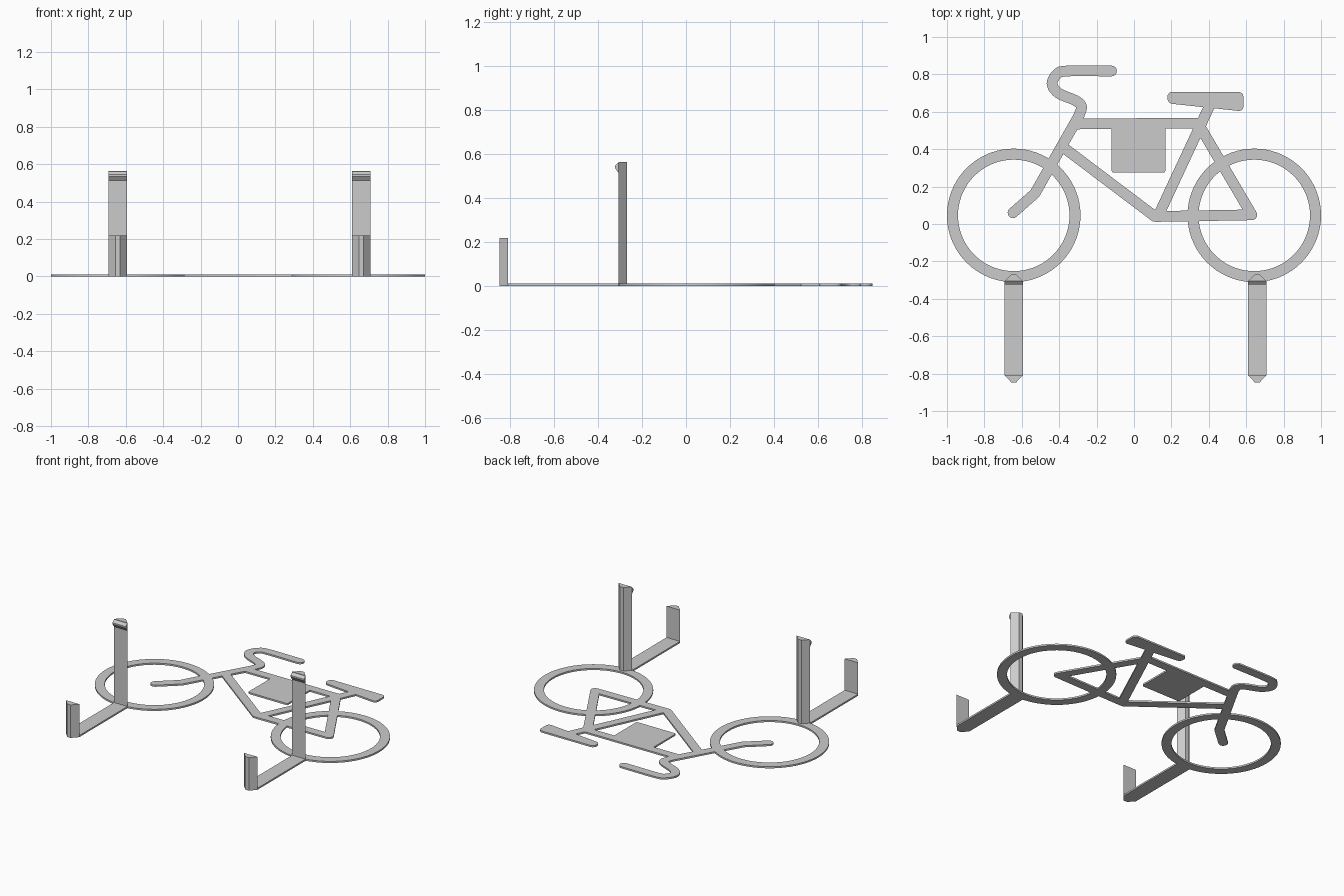
import bpy, bmesh, math
from mathutils import Vector

if "Cube" in bpy.data.objects:
    bpy.data.objects.remove(bpy.data.objects["Cube"])

THICK = 0.011      # sheet thickness
TUBE = 0.057       # width of the bicycle tubes

grey = bpy.data.materials.new("plain_grey")
grey.use_nodes = True
GREY = (0.6, 0.6, 0.6, 1)
grey.diffuse_color = GREY
grey.node_tree.nodes["Principled BSDF"].inputs["Base Color"].default_value = GREY


def finish(name, bm):
    bmesh.ops.recalc_face_normals(bm, faces=bm.faces)
    mesh = bpy.data.meshes.new(name)
    bm.to_mesh(mesh)
    bm.free()
    mesh.materials.append(grey)
    ob = bpy.data.objects.new(name, mesh)
    bpy.context.collection.objects.link(ob)
    bpy.ops.object.select_all(action='DESELECT')
    ob.select_set(True)
    bpy.context.view_layer.objects.active = ob
    bpy.ops.object.shade_smooth_by_angle(angle=math.radians(30))
    return ob


def prism(name, outline, vector, rounding=0):
    """Extrude a closed 3D outline along a vector, optionally rounding its corners."""
    bm = bmesh.new()
    face = bm.faces.new([bm.verts.new(p) for p in outline])
    ext = bmesh.ops.extrude_face_region(bm, geom=[face], use_keep_orig=True)
    moved = [g for g in ext["geom"] if isinstance(g, bmesh.types.BMVert)]
    bmesh.ops.translate(bm, vec=vector, verts=moved)
    if rounding:
        upright = [e for e in bm.edges
                   if abs(e.verts[0].co.z - e.verts[1].co.z) > THICK / 2]
        bmesh.ops.bevel(bm, geom=upright, offset=rounding, segments=5,
                        profile=0.5, affect='EDGES')
    return finish(name, bm)


def plate(name, points, height=THICK, rounding=0):
    return prism(name, [(x, y, 0) for x, y in points], (0, 0, height), rounding)


def tube(name, points, width=TUBE):
    """Flat strip following a path, with mitred bends and round ends."""
    pts = [Vector(p) for p in points]
    r = width / 2
    dirs = [(b - a).normalized() for a, b in zip(pts, pts[1:])]
    left, right = [], []
    for i, p in enumerate(pts):
        d0, d1 = dirs[max(i - 1, 0)], dirs[min(i, len(dirs) - 1)]
        t = (d0 + d1).normalized()
        n = Vector((-t.y, t.x)) * r / t.dot(d0)
        left.append(p + n)
        right.append(p - n)

    def cap(centre, d):
        a = math.atan2(d.y, d.x)
        return [centre + r * Vector((math.cos(a + s), math.sin(a + s)))
                for s in [math.pi * (0.5 - k / 8) for k in range(1, 8)]]

    outline = left + cap(pts[-1], dirs[-1]) + right[::-1] + cap(pts[0], -dirs[0])
    return plate(name, outline)


def smooth_path(points, steps=5):
    """Catmull-Rom curve through the points."""
    pts = [Vector(p) for p in points]
    ext = [2 * pts[0] - pts[1]] + pts + [2 * pts[-1] - pts[-2]]
    out = []
    for a, b, c, d in zip(ext, ext[1:], ext[2:], ext[3:]):
        for k in range(steps):
            t = k / steps
            out.append(0.5 * (2 * b + (c - a) * t + (2 * a - 5 * b + 4 * c - d) * t**2
                              + (3 * b - a - 3 * c + d) * t**3))
    return out + [pts[-1]]


def wheel(name, x, y, outer=0.357, inner=0.298, sides=72):
    bm = bmesh.new()
    loops = []
    for r, z in ((outer, 0), (outer, THICK), (inner, THICK), (inner, 0)):
        loops.append([bm.verts.new((x + r * math.cos(math.tau * i / sides),
                                    y + r * math.sin(math.tau * i / sides), z))
                      for i in range(sides)])
    for k in range(4):
        a, b = loops[k], loops[(k + 1) % 4]
        for i in range(sides):
            j = (i + 1) % sides
            bm.faces.new((a[i], a[j], b[j], b[i]))
    return finish(name, bm)


def hook(side, x):
    half, tip = 0.049, 0.013
    # floor strip
    plate(side + "_hook_base", [(x - half, -0.808), (x + half, -0.808),
                                (x + half, -0.306), (x - half, -0.306)])
    # uprights with a tapered outer side
    for part, flat, point, height in (("front_lip", -0.808, -0.847, 0.218),
                                      ("back_post", -0.306, -0.269, 0.563)):
        plate(side + "_hook_" + part, [(x - half, flat), (x + half, flat),
                                       (x + tip, point), (x - tip, point)], height)
    # small catch at the top of the tall post
    profile = [(-0.306, 0.56), (-0.323, 0.545), (-0.323, 0.535), (-0.306, 0.512)]
    prism(side + "_hook_catch", [(x - half, y, z) for y, z in profile],
          (2 * half, 0, 0))


# Wheels
wheel("front_wheel", -0.643, 0.046)
wheel("rear_wheel", 0.643, 0.046)

# Handlebar and fork
tube("handlebar", smooth_path([(-0.12, 0.818), (-0.356, 0.818), (-0.41, 0.802),
                               (-0.438, 0.751), (-0.404, 0.70), (-0.313, 0.66),
                               (-0.281, 0.628), (-0.293, 0.582)]))
tube("fork", [(-0.291, 0.585), (-0.53, 0.163), (-0.647, 0.06)])

# Frame tubes
tube("top_tube", [(-0.302, 0.535), (0.362, 0.539)])
tube("down_tube", [(-0.377, 0.409), (0.112, 0.04)])
tube("seat_tube", [(0.13, 0.045), (0.41, 0.645)])
tube("chain_stay", [(0.115, 0.04), (0.63, 0.049)])
tube("seat_stay", [(0.362, 0.505), (0.63, 0.049)])

# Saddle and bag
plate("saddle", [(0.179, 0.706), (0.179, 0.645), (0.585, 0.602), (0.585, 0.706)],
      rounding=0.026)
plate("frame_bag", [(-0.12, 0.564), (-0.12, 0.275), (0.168, 0.275), (0.168, 0.564)],
      rounding=0.012)

# Wall hooks
hook("right", -0.643)
hook("left", 0.659)
